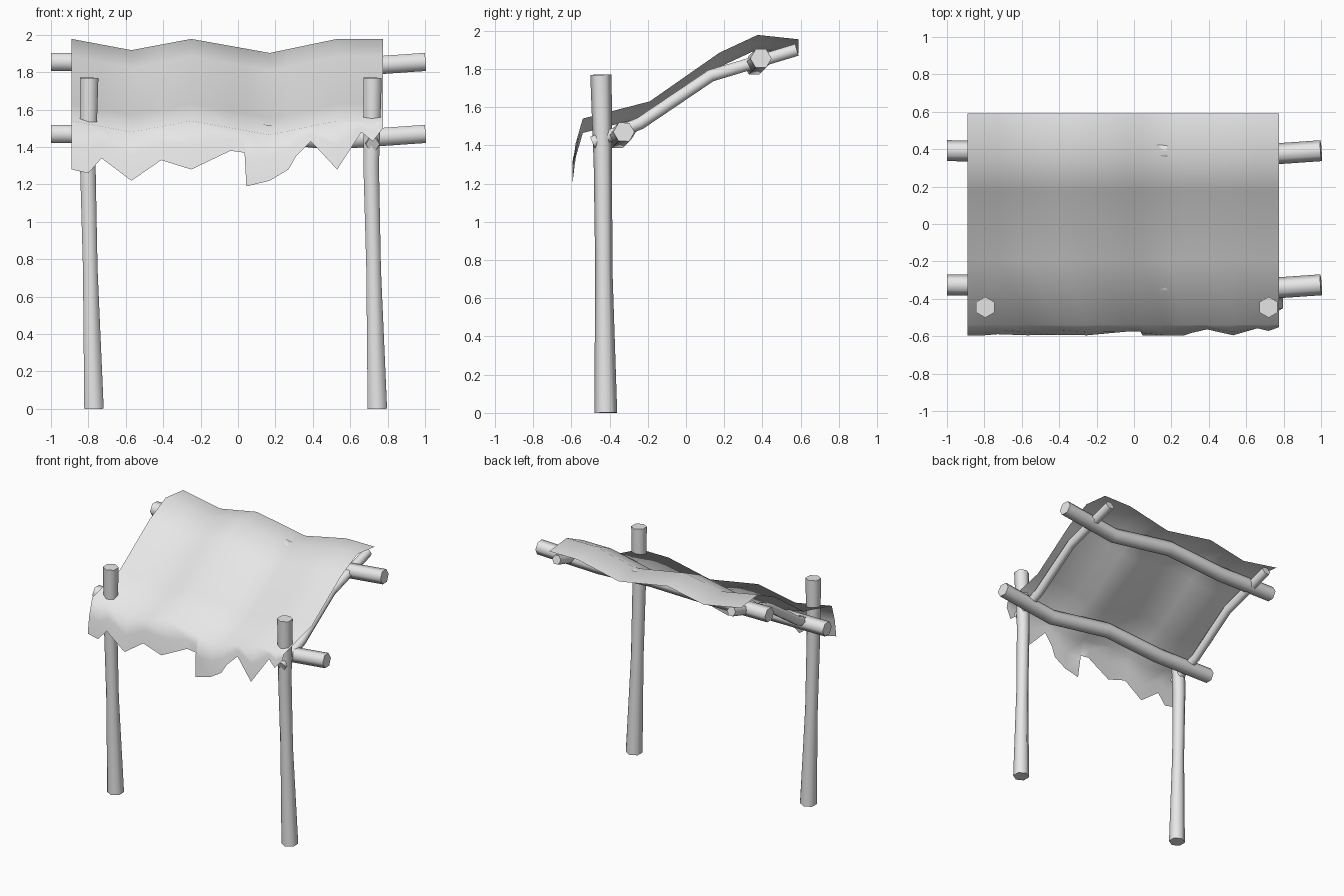
import bpy, bmesh, math
from mathutils import Vector

if "Cube" in bpy.data.objects:
    bpy.data.objects.remove(bpy.data.objects["Cube"])

grey = bpy.data.materials.new("plain_grey")
grey.use_nodes = True
grey.diffuse_color = (0.8, 0.8, 0.8, 1)
grey.node_tree.nodes["Principled BSDF"].inputs["Base Color"].default_value = (0.8, 0.8, 0.8, 1)


def finish(bm, name):
    mesh = bpy.data.meshes.new(name)
    bm.to_mesh(mesh)
    bm.free()
    mesh.materials.append(grey)
    obj = bpy.data.objects.new(name, mesh)
    bpy.context.collection.objects.link(obj)
    bpy.ops.object.select_all(action='DESELECT')
    obj.select_set(True)
    bpy.context.view_layer.objects.active = obj
    bpy.ops.object.shade_smooth_by_angle(angle=math.radians(65))


def pole(name, path, radii, side, n=6):
    """Six-sided rough pole along a path, one ring corner facing 'side'."""
    bm = bmesh.new()
    pts = [Vector(p) for p in path]
    rings = []
    for i, p in enumerate(pts):
        t = (pts[min(i + 1, len(pts) - 1)] - pts[max(i - 1, 0)]).normalized()
        u = (Vector(side) - t * t.dot(Vector(side))).normalized()
        v = t.cross(u)
        rings.append([bm.verts.new(p + radii[i] * (u * math.cos(a) + v * math.sin(a)))
                      for a in (math.tau * k / n for k in range(n))])
    for a, b in zip(rings, rings[1:]):
        for k in range(n):
            bm.faces.new((a[k], a[(k + 1) % n], b[(k + 1) % n], b[k]))
    bm.faces.new(rings[0][::-1])
    bm.faces.new(rings[-1])
    finish(bm, name)


def lerp_table(table, x):
    for (x0, v0), (x1, v1) in zip(table, table[1:]):
        if x <= x1:
            return v0 + (v1 - v0) * (x - x0) / (x1 - x0)
    return table[-1][1]


# Upright posts, slightly leaning and narrowed at the middle
for name, x in (("right_post", -0.795), ("left_post", 0.72)):
    pole(name, [(x + 0.025, -0.42, 0), (x + 0.005, -0.43, 0.75),
                (x - 0.008, -0.435, 1.3), (x, -0.445, 1.77)],
         [0.06, 0.045, 0.048, 0.056], (0, 1, 0))

# Crooked cross beams
for name, y, z in (("front_beam", -0.325, 1.47), ("back_beam", 0.392, 1.855)):
    bends = [(-1, 0), (-0.5, -0.005), (0, 0.015), (0.5, -0.035), (1, 0)]
    pole(name, [(x, y + d, z + d) for x, d in bends], [0.056] * 5, (0, 1, 0))

# Bent rafters under the cloth
for name, x in (("right_rafter", -0.8), ("left_rafter", 0.72)):
    pole(name, [(x, -0.49, 1.415), (x, -0.24, 1.515), (x, 0.13, 1.765), (x, 0.58, 1.9)],
         [0.037] * 4, (1, 0, 0))

# Cloth: side profile, waves across the width, torn front hem
profile = [(0.59, 1.955), (0.375, 1.978), (0.175, 1.885), (-0.19, 1.63), (-0.54, 1.54)]
wave = [(-0.89, 0), (-0.57, -0.06), (-0.25, 0), (0.17, -0.075), (0.53, 0), (0.775, 0)]
hem = [(-0.89, 1.28), (-0.8, 1.26), (-0.73, 1.34), (-0.57, 1.22), (-0.41, 1.33),
       (-0.25, 1.28), (-0.04, 1.38), (0.035, 1.37), (0.045, 1.19), (0.17, 1.22),
       (0.27, 1.28), (0.31, 1.35), (0.39, 1.43), (0.53, 1.28), (0.66, 1.48),
       (0.72, 1.43), (0.775, 1.5)]
bm = bmesh.new()
columns = []
for x, bottom in hem:
    w = lerp_table(wave, x)
    col = [(x, y, z + w) for y, z in profile]
    crease = col[-1][2]
    for f in (0.5, 1):
        drop = (crease - bottom) * f
        col.append((x, -0.54 - min(0.055, 0.055 * drop / 0.19), crease - drop))
    columns.append([bm.verts.new(c) for c in col])
for a, b in zip(columns, columns[1:]):
    for k in range(len(a) - 1):
        bm.faces.new((a[k], a[k + 1], b[k + 1], b[k]))
finish(bm, "cloth_awning")
